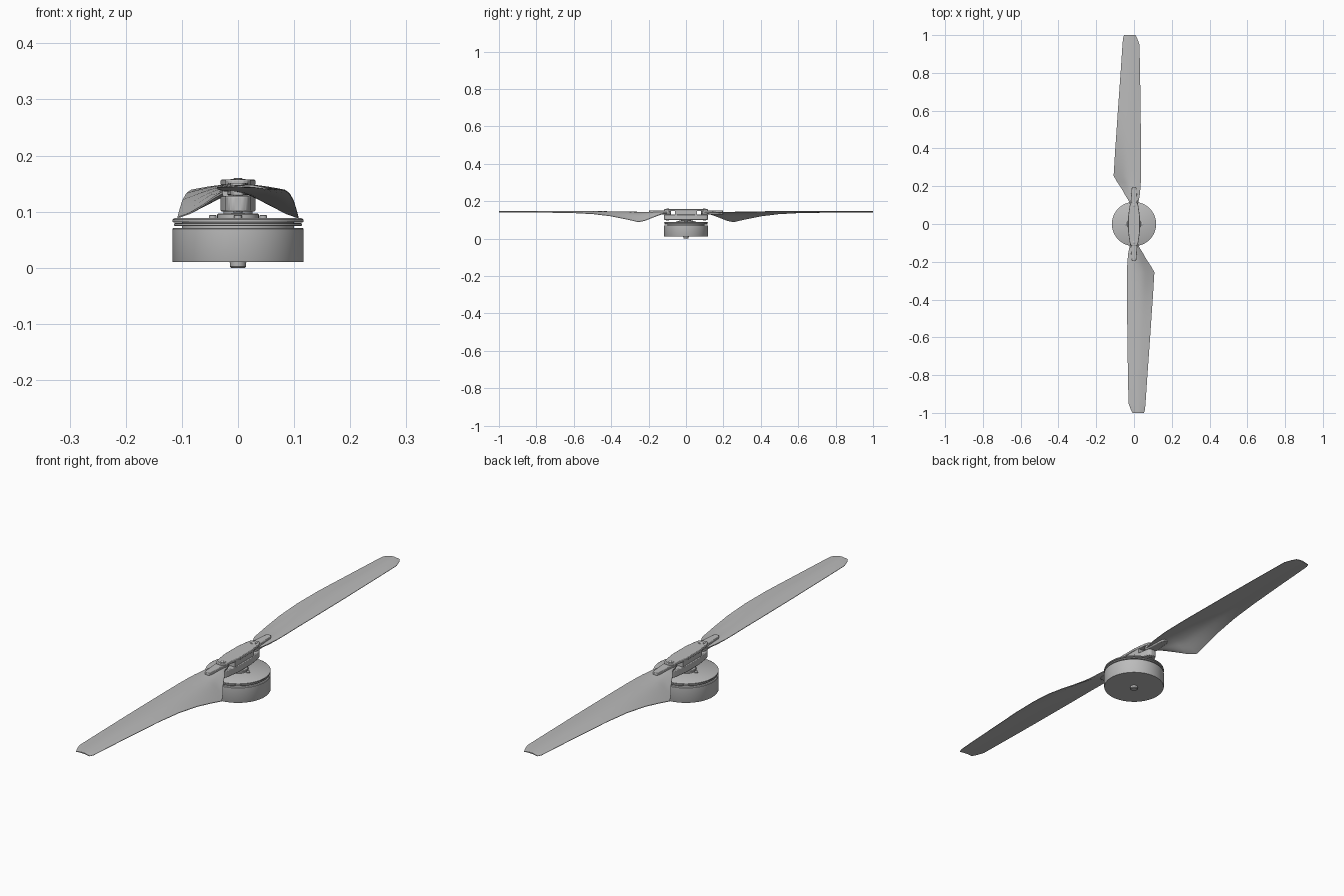
import bpy, bmesh, math
from mathutils import Vector

cube = bpy.data.objects.get("Cube")
if cube:
    bpy.data.objects.remove(cube, do_unlink=True)

grey = bpy.data.materials.new("plain grey")
grey.use_nodes = True
grey.diffuse_color = (0.5, 0.5, 0.5, 1)
grey.node_tree.nodes["Principled BSDF"].inputs["Base Color"].default_value = (0.5, 0.5, 0.5, 1)


def finish(name, bm, bevel=0):
    bmesh.ops.recalc_face_normals(bm, faces=bm.faces[:])
    mesh = bpy.data.meshes.new(name)
    bm.to_mesh(mesh)
    bm.free()
    mesh.materials.append(grey)
    mesh.shade_smooth()
    mesh.set_sharp_from_angle(angle=math.radians(32))
    obj = bpy.data.objects.new(name, mesh)
    bpy.context.collection.objects.link(obj)
    if bevel:
        mod = obj.modifiers.new("edge", "BEVEL")
        mod.width, mod.segments = bevel, 2
        mod.limit_method = "ANGLE"
    return obj


def loft(name, rings, bevel=0):
    """Bridge equal-length rings of points and cap both ends."""
    bm = bmesh.new()
    rows = [[bm.verts.new(p) for p in ring] for ring in rings]
    n = len(rows[0])
    for a, b in zip(rows, rows[1:]):
        for i in range(n):
            j = (i + 1) % n
            bm.faces.new((a[i], a[j], b[j], b[i]))
    bm.faces.new(rows[0])
    bm.faces.new(rows[-1])
    return finish(name, bm, bevel)


def lathe(name, profile, x=0, y=0, sides=64):
    angles = [math.tau * i / sides for i in range(sides)]
    return loft(name, [[(x + r * math.cos(a), y + r * math.sin(a), z) for a in angles]
                       for r, z in profile])


def prism(name, outline, z0, z1, bevel=0):
    return loft(name, [[(x, y, z) for x, y in outline] for z in (z0, z1)], bevel)


def opposite(obj, name):
    twin = obj.copy()
    twin.name = name
    twin.rotation_euler.z = math.pi
    bpy.context.collection.objects.link(twin)


# Motor
lathe("motor_bell", [(0.116, 0.01), (0.117, 0.012), (0.117, 0.069), (0.115, 0.071)], sides=96)
lathe("motor_core", [(0.1, 0.07), (0.1, 0.084)])
lathe("motor_spacer_ring", [(0.11, 0.074), (0.114, 0.075), (0.114, 0.079), (0.11, 0.08)], sides=96)
lathe("motor_cover", [(0.115, 0.081), (0.117, 0.082), (0.117, 0.086), (0.112, 0.089)], sides=96)
lathe("motor_shaft", [(0.012, 0), (0.014, 0.002), (0.015, 0.012)], sides=32)
lathe("hub_flange", [(0.037, 0.088), (0.037, 0.095), (0.035, 0.097)], sides=48)
lathe("hub_neck", [(0.026, 0.095), (0.026, 0.102)], sides=48)

# Small bolts around the flange
for i in range(4):
    a = math.tau * i / 4
    lathe("flange_bolt", [(0.007, 0.088), (0.007, 0.093), (0.005, 0.094)],
          0.045 * math.cos(a), 0.045 * math.sin(a), 16)

# Hub clevis, a long tapered block split by a slot for each blade
quarter = [(0.031, 0.04), (0.023, 0.098), (0.017, 0.112), (0.009, 0.117)]
right = [(x, -y) for x, y in reversed(quarter)] + quarter
hub_outline = right + [(-x, -y) for x, y in right]
prism("hub_lower_plate", hub_outline, 0.1, 0.128, 0.003)
prism("hub_upper_plate", hub_outline, 0.147, 0.157, 0.002)
core = [(-0.028, -0.06), (0.028, -0.06), (0.028, 0.06), (-0.028, 0.06)]
prism("hub_core", core, 0.12, 0.15)

# Blade stations: y, trailing x and z, leading x and z, thickness
stations = [
    (0.08, -0.016, 0.138, 0.016, 0.138, 0.016),
    (0.12, -0.026, 0.135, 0.024, 0.138, 0.014),
    (0.15, -0.045, 0.124, 0.030, 0.139, 0.011),
    (0.19, -0.067, 0.108, 0.034, 0.140, 0.009),
    (0.22, -0.088, 0.096, 0.036, 0.141, 0.008),
    (0.255, -0.108, 0.089, 0.037, 0.142, 0.007),
    (0.32, -0.104, 0.104, 0.037, 0.143, 0.007),
    (0.40, -0.099, 0.120, 0.037, 0.143, 0.007),
    (0.50, -0.092, 0.132, 0.036, 0.143, 0.007),
    (0.62, -0.084, 0.138, 0.035, 0.143, 0.006),
    (0.80, -0.071, 0.140, 0.032, 0.143, 0.006),
    (0.95, -0.061, 0.141, 0.029, 0.143, 0.005),
    (0.985, -0.058, 0.141, 0.016, 0.143, 0.005),
    (1.0, -0.052, 0.141, 0.008, 0.143, 0.004),
]


def airfoil(y, xt, zt, xl, zl, thick, steps=12):
    upper, lower = [], []
    for i in range(steps + 1):
        t = i / steps
        p = Vector((xt, y, zt)).lerp(Vector((xl, y, zl)), t)
        p.z += (0.003 + 0.25 * (zl - zt)) * math.sin(math.pi * t) * min(1, 0.6 + t)
        half = thick * (0.15 + 0.35 * math.sin(math.pi * t ** 0.8))
        upper.append(p + Vector((0, 0, half)))
        lower.append(p - Vector((0, 0, half)))
    return upper + lower[::-1]


blade = loft("back_blade", [airfoil(*s) for s in stations])
opposite(blade, "front_blade")

# Blade root spine, rounded at the pivot end
spine = [(0.019 * math.cos(a), 0.098 + 0.019 * math.sin(a))
         for a in [math.pi + math.pi * i / 10 for i in range(11)]]
spine += [(0.013, 0.185), (0.008, 0.197), (-0.008, 0.197), (-0.013, 0.185)]
opposite(prism("back_root_spine", spine, 0.129, 0.151, 0.002), "front_root_spine")

# Pivot pin and its washer
pin = lathe("back_pivot_pin", [(0.008, 0.098), (0.008, 0.159), (0.006, 0.16)], 0, 0.098, 24)
opposite(pin, "front_pivot_pin")
washer = lathe("back_washer", [(0.013, 0.156), (0.013, 0.158)], 0, 0.098, 24)
opposite(washer, "front_washer")
